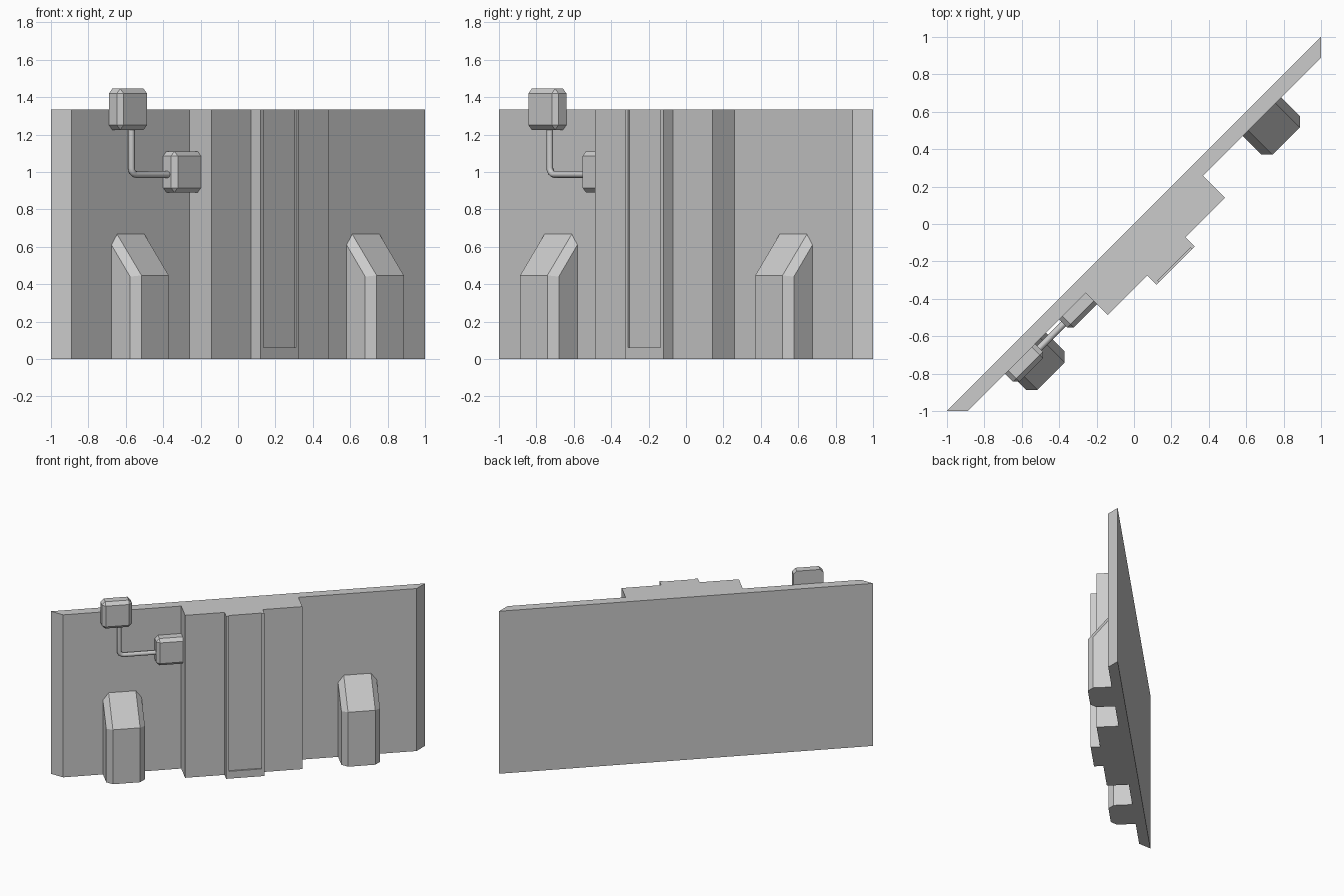
import bpy, bmesh, math
from mathutils import Vector

if "Cube" in bpy.data.objects:
    bpy.data.objects.remove(bpy.data.objects["Cube"])

# The wall runs diagonally: parts are built along local x (front faces -y), then turned 45 degrees
TURN = math.radians(45)
FACE = 0.078      # wall thickness
HEIGHT = 1.335


def finish(name, bm):
    bmesh.ops.recalc_face_normals(bm, faces=bm.faces)
    mesh = bpy.data.meshes.new(name)
    bm.to_mesh(mesh)
    bm.free()
    obj = bpy.data.objects.new(name, mesh)
    bpy.context.collection.objects.link(obj)
    obj.rotation_euler.z = TURN
    return obj


def loft(bm, rings):
    """Join equal-length closed rings of points and cap both ends."""
    loops = [[bm.verts.new(p) for p in ring] for ring in rings]
    n = len(loops[0])
    for a, b in zip(loops, loops[1:]):
        for i in range(n):
            j = (i + 1) % n
            bm.faces.new((a[i], a[j], b[j], b[i]))
    bm.faces.new(loops[0])
    bm.faces.new(loops[-1])


def prism(name, plan, z0, z1):
    bm = bmesh.new()
    loft(bm, [[(u, -d, z) for u, d in plan] for z in (z0, z1)])
    return finish(name, bm)


# Wall with stepped pilaster, mitred ends; half plan mirrored
half = [(1.414, 0), (1.336, FACE), (0.443, FACE), (0.443, 0.244),
        (0.145, 0.244), (0.145, 0.315)]
wall = prism("wall", half + [(-u, d) for u, d in reversed(half)], 0, HEIGHT)

# Shallow recess in the centre panel, open at the top
cutter = prism("recess_cutter",
               [(-0.123, 0.303), (0.123, 0.303), (0.123, 0.4), (-0.123, 0.4)], 0.06, 1.5)
cutter.hide_render = True
cutter.hide_viewport = True
cutter.display_type = 'WIRE'
cut = wall.modifiers.new("recess", 'BOOLEAN')
cut.operation = 'DIFFERENCE'
cut.solver = 'EXACT'
cut.object = cutter


# Buttresses with sloped tops and chamfered edges
def buttress(name, u):
    side = [(FACE, 0), (0.219, 0), (0.219, 0.44), (FACE, 0.61)]
    front = [(FACE, 0), (0.262, 0), (0.262, 0.447), (FACE, 0.667)]
    bm = bmesh.new()
    loft(bm, [[(u + off, -d, z) for d, z in prof]
              for off, prof in ((-0.146, side), (-0.103, front), (0.103, front), (0.146, side))])
    return finish(name, bm)


for name, u in (("left_buttress", -0.889), ("right_buttress", 0.889)):
    buttress(name, u)


# Wall boxes, chamfered everywhere except around the back
def wall_box(name, u, z):
    bm = bmesh.new()
    bmesh.ops.create_cube(bm, size=1)
    bmesh.ops.scale(bm, vec=(0.227, 0.085, 0.22), verts=bm.verts)
    bmesh.ops.translate(bm, vec=(u, -FACE - 0.0425, z), verts=bm.verts)
    edges = [e for e in bm.edges if min(v.co.y for v in e.verts) < -0.12]
    bmesh.ops.bevel(bm, geom=edges, offset=0.025, segments=1, affect='EDGES')
    return finish(name, bm)


wall_box("upper_box", -0.94, 1.335)
wall_box("lower_box", -0.53, 1.0)

# Conduit joining the boxes, with a rounded elbow
U, Z, R, D = -0.918, 0.986, 0.035, 0.112
path = [(U, 1.26)]
for i in range(5):
    a = math.pi + i * math.pi / 8
    path.append((U + R + R * math.cos(a), Z + R + R * math.sin(a)))
path.append((-0.6, Z))
curve = bpy.data.curves.new("conduit", 'CURVE')
curve.dimensions = '3D'
curve.bevel_depth = 0.018
curve.bevel_resolution = 2
curve.use_fill_caps = True
spline = curve.splines.new('POLY')
spline.points.add(len(path) - 1)
for point, (u, z) in zip(spline.points, path):
    point.co = (u, -D, z, 1)
conduit = bpy.data.objects.new("conduit", curve)
bpy.context.collection.objects.link(conduit)
conduit.rotation_euler.z = TURN
